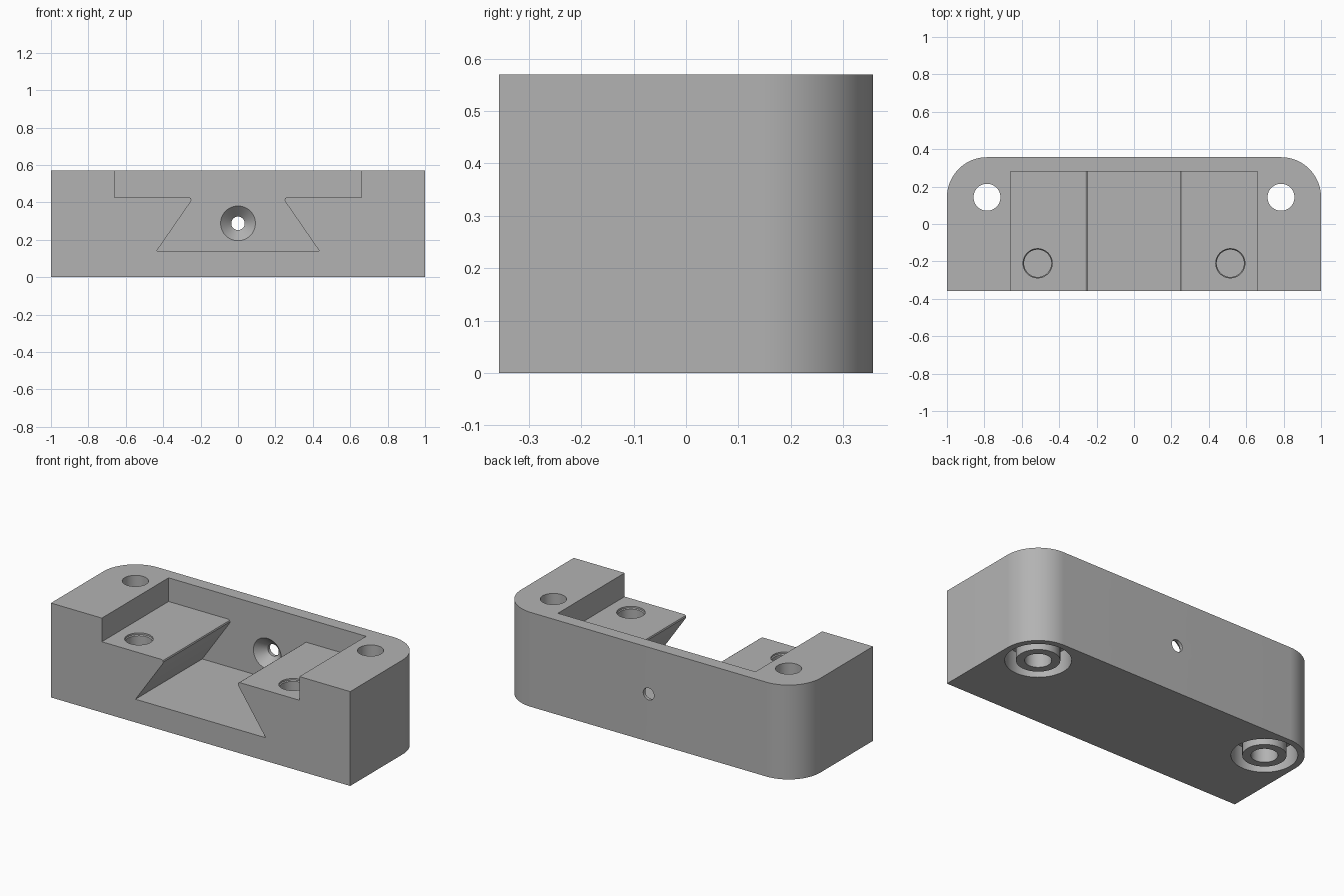
import bpy, bmesh, math

if "Cube" in bpy.data.objects:
    bpy.data.objects.remove(bpy.data.objects["Cube"])

W, D, H = 1.0, 0.357, 0.57      # half width, half depth, height
R = 0.214                       # rear corner radius
CX, CY = W - R, D - R           # corner centre, shared by the bolt holes

grey = bpy.data.materials.new("grey")
grey.diffuse_color = (0.45, 0.45, 0.45, 1)
grey.use_nodes = True
grey.node_tree.nodes["Principled BSDF"].inputs["Base Color"].default_value = grey.diffuse_color


def finish(name, bm):
    bmesh.ops.recalc_face_normals(bm, faces=bm.faces)
    me = bpy.data.meshes.new(name)
    bm.to_mesh(me)
    bm.free()
    me.materials.append(grey)
    ob = bpy.data.objects.new(name, me)
    bpy.context.collection.objects.link(ob)
    return ob


def prism(name, pts, vec):
    """Extrude a closed outline along vec."""
    bm = bmesh.new()
    face = bm.faces.new([bm.verts.new(p) for p in pts])
    ext = bmesh.ops.extrude_face_region(bm, geom=[face])
    bmesh.ops.translate(bm, vec=vec, verts=[v for v in ext["geom"] if isinstance(v, bmesh.types.BMVert)])
    return finish(name, bm)


def lathe(name, profile, place, closed=False, n=64):
    """Sweep (radius, height) points round an axis; place maps to the scene."""
    bm = bmesh.new()
    rings = [[bm.verts.new(place(r * math.cos(2 * math.pi * i / n), r * math.sin(2 * math.pi * i / n), h))
              for i in range(n)] for r, h in profile]
    pairs = list(zip(rings, rings[1:]))
    if closed:
        pairs.append((rings[-1], rings[0]))
    else:
        bm.faces.new(rings[0])
        bm.faces.new(rings[-1])
    for a, b in pairs:
        for i in range(n):
            j = (i + 1) % n
            bm.faces.new((a[i], a[j], b[j], b[i]))
    return finish(name, bm)


# Block with two rounded rear corners
outline = [(-W, -D, 0), (W, -D, 0)]
for cx, start in ((CX, 0), (-CX, 90)):
    for i in range(25):
        a = math.radians(start + 90 * i / 24)
        outline.append((cx + R * math.cos(a), CY + R * math.sin(a), 0))
body = prism("mount_block", outline, (0, 0, H))

# Stepped dovetail pocket, open at the front and top
half = [(0.435, 0.14), (0.252, 0.405), (0.249, 0.414), (0.252, 0.422), (0.26, 0.427), (0.66, 0.427), (0.66, 0.7)]
section = half + [(-x, z) for x, z in reversed(half)]
cutters = [prism("pocket_cutter", [(x, -0.5, z) for x, z in section], (0, 0.78, 0))]

for s in (-1, 1):
    def at_corner(x, y, h, s=s):
        return (s * CX + x, CY + y, h)

    def at_ledge(x, y, h, s=s):
        return (s * 0.515 + x, -0.21 + y, h)

    # Bolt hole, ring groove underneath and blind hole in the ledge
    cutters.append(lathe("bolt_hole_cutter", [(0.072, -0.1), (0.072, 0.7)], at_corner))
    cutters.append(lathe("ring_groove_cutter", [(0.118, -0.1), (0.178, -0.1), (0.178, 0.13), (0.118, 0.13)],
                         at_corner, closed=True))
    cutters.append(lathe("ledge_hole_cutter",
                         [(0.073, 0.25), (0.073, 0.412), (0.078, 0.417), (0.078, 0.5)], at_ledge))

# Countersunk screw hole through the rear wall
cutters.append(lathe("screw_hole_cutter", [(0.093, 0.2), (0.093, 0.28), (0.036, 0.337), (0.036, 0.5)],
                     lambda x, y, h: (x, h, 0.288 + y)))

bpy.context.view_layer.objects.active = body
body.select_set(True)
for c in cutters:
    mod = body.modifiers.new(c.name, "BOOLEAN")
    mod.object = c
    mod.operation = "DIFFERENCE"
    mod.solver = "EXACT"
    bpy.ops.object.modifier_apply(modifier=mod.name)
for c in cutters:
    bpy.data.objects.remove(c)

bpy.ops.object.shade_smooth_by_angle(angle=math.radians(25))
